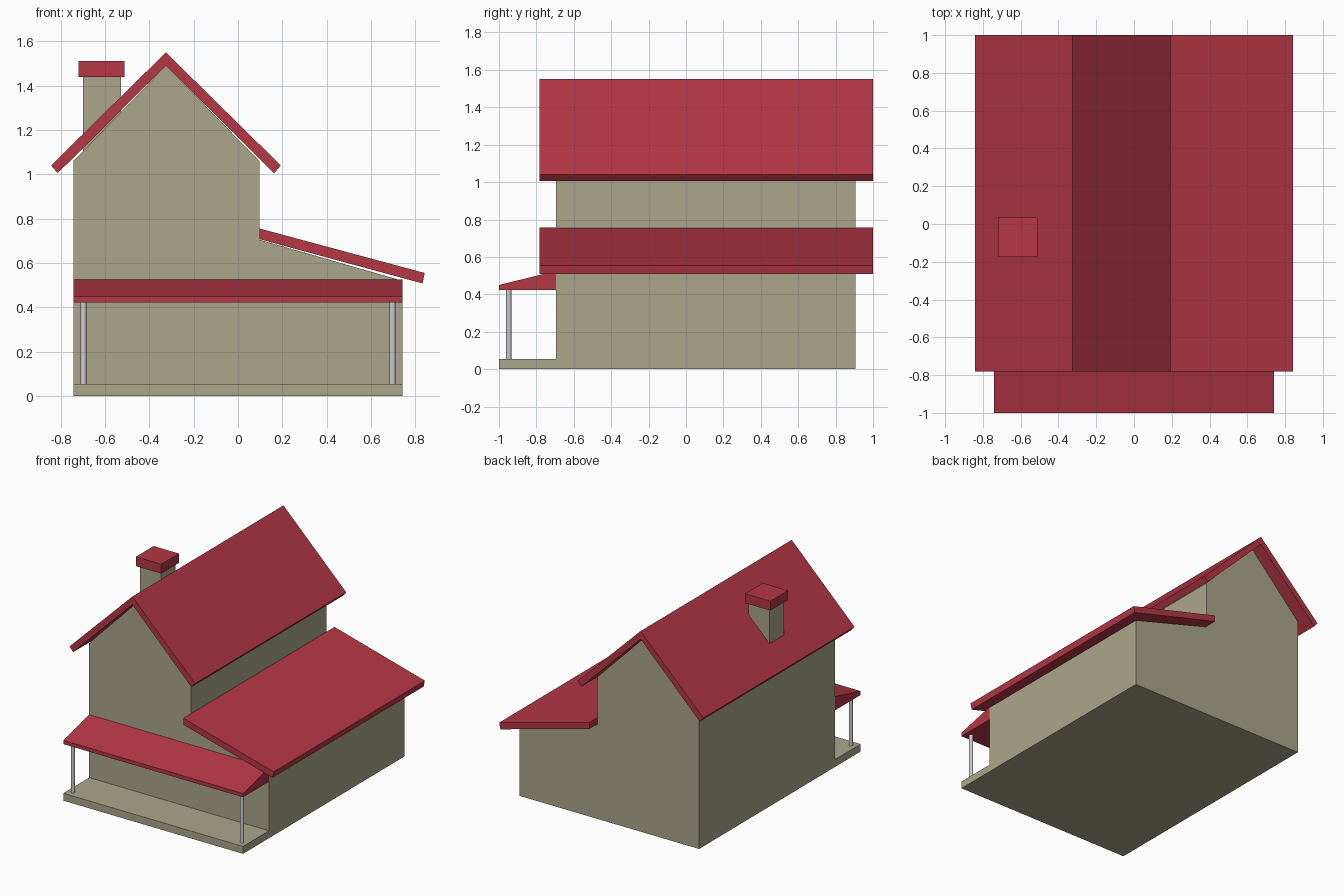
import bpy
import bmesh

if "Cube" in bpy.data.objects:
    bpy.data.objects.remove(bpy.data.objects["Cube"])


def material(name, rgb):
    m = bpy.data.materials.new(name)
    m.use_nodes = True
    m.diffuse_color = (*rgb, 1)
    m.node_tree.nodes["Principled BSDF"].inputs["Base Color"].default_value = (*rgb, 1)
    return m


WALL = material("beige wall", (0.41, 0.38, 0.26))
ROOF = material("red roof", (0.46, 0.038, 0.06))
POST = material("pale grey post", (0.62, 0.62, 0.66))


def prism(name, profile, start, end, mat, axis="y"):
    """Extrude a profile, given as (x, z) along y or as (y, z) along x."""
    bm = bmesh.new()

    def place(p, d):
        return (p[0], d, p[1]) if axis == "y" else (d, p[0], p[1])

    face = bm.faces.new([bm.verts.new(place(p, start)) for p in profile])
    ext = bmesh.ops.extrude_face_region(bm, geom=[face])
    shift = (0, end - start, 0) if axis == "y" else (end - start, 0, 0)
    verts = [v for v in ext["geom"] if isinstance(v, bmesh.types.BMVert)]
    bmesh.ops.translate(bm, verts=verts, vec=shift)
    bmesh.ops.recalc_face_normals(bm, faces=bm.faces)
    mesh = bpy.data.meshes.new(name)
    bm.to_mesh(mesh)
    bm.free()
    mesh.materials.append(mat)
    obj = bpy.data.objects.new(name, mesh)
    bpy.context.collection.objects.link(obj)
    return obj


def box(name, x, y, z, mat):
    return prism(name, [(x[0], z[0]), (x[1], z[0]), (x[1], z[1]), (x[0], z[1])], *y, mat)


# House body with gable and side extension in one outline
SIDE, FRONT, BACK = 0.742, -0.694, 0.905
RIDGE = -0.325
prism("house_walls", [(-SIDE, 0), (SIDE, 0), (SIDE, 0.52), (0.097, 0.705),
                      (0.097, 1.06), (RIDGE, 1.49), (-SIDE, 1.06)], FRONT, BACK, WALL)

# Gable roof, mirrored about the ridge, and the lean-to roof
half = [(0.518, 1.04), (0.488, 1.005)]
gable = [(0, 1.55)] + half + [(0, 1.49)] + [(-x, z) for x, z in reversed(half)]
prism("gable_roof", [(RIDGE + x, z) for x, z in gable], -0.782, 1.0, ROOF)
prism("lean_to_roof", [(0.096, 0.756), (0.842, 0.555), (0.832, 0.508), (0.096, 0.708)],
      -0.782, 1.0, ROOF)

# Chimney
box("chimney_shaft", (-0.70, -0.527), (-0.157, 0.016), (1.1, 1.44), WALL)
box("chimney_cap", (-0.72, -0.512), (-0.175, 0.034), (1.44, 1.51), ROOF)

# Porch
box("porch_floor", (-SIDE, SIDE), (-1.0, FRONT), (0, 0.055), WALL)
prism("porch_roof", [(-1.0, 0.422), (-1.0, 0.45), (FRONT, 0.525), (FRONT, 0.422)],
      -SIDE, SIDE, ROOF, axis="x")
for side, x in (("right", -0.697), ("left", 0.697)):
    bpy.ops.mesh.primitive_cylinder_add(vertices=12, radius=0.014, depth=0.367,
                                        location=(x, -0.948, 0.2385))
    post = bpy.context.object
    post.name = f"porch_post_{side}"
    post.data.materials.append(POST)
